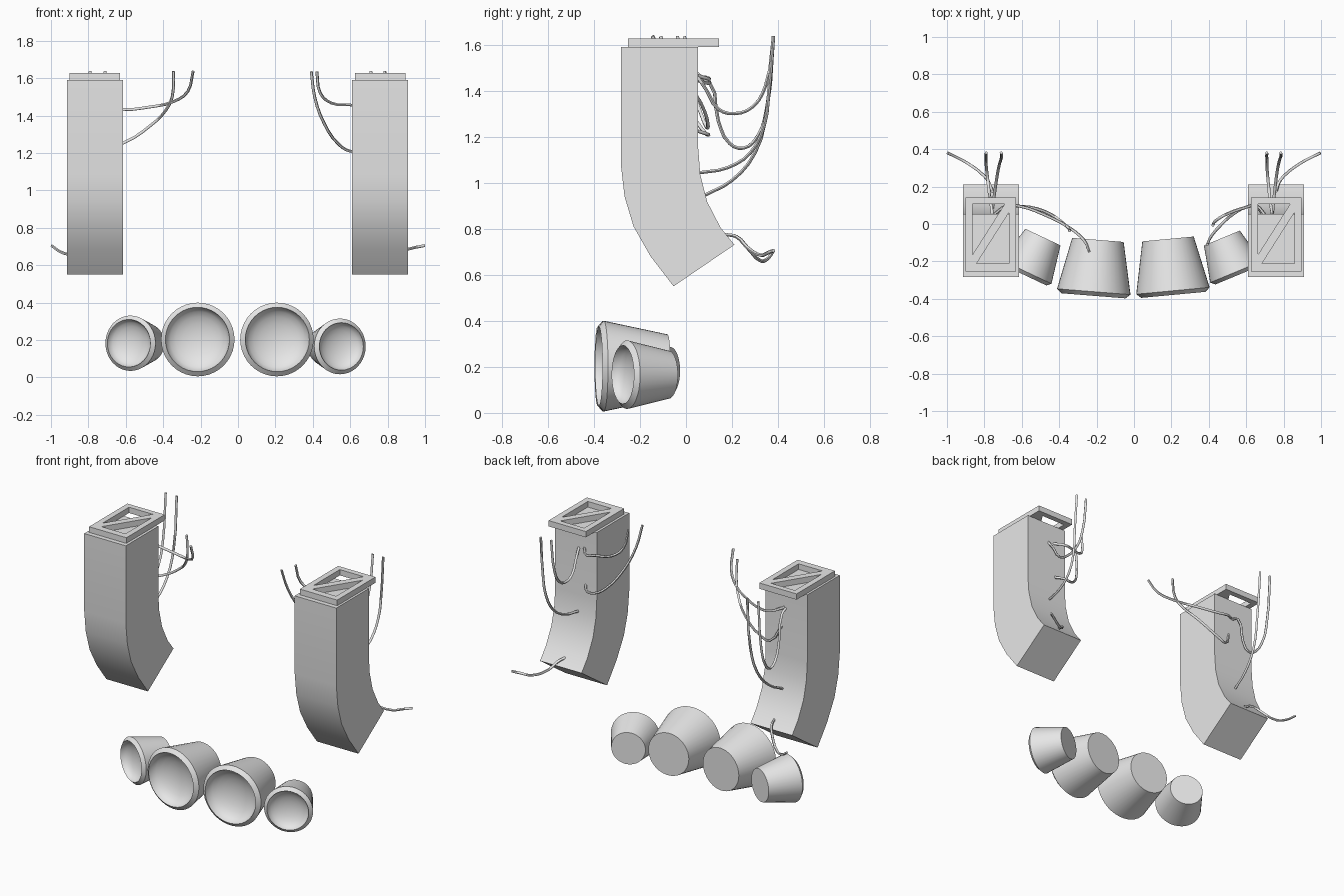
import bpy, bmesh, math
from mathutils import Vector, Matrix

if "Cube" in bpy.data.objects:
    bpy.data.objects.remove(bpy.data.objects["Cube"])

grey = bpy.data.materials.new("light_grey")
grey.diffuse_color = (0.8, 0.8, 0.8, 1)
grey.use_nodes = True
grey.node_tree.nodes["Principled BSDF"].inputs["Base Color"].default_value = grey.diffuse_color


def finish(ob, smooth=30):
    ob.data.materials.clear()
    ob.data.materials.append(grey)
    bpy.ops.object.select_all(action='DESELECT')
    ob.select_set(True)
    bpy.context.view_layer.objects.active = ob
    if ob.type == 'CURVE':
        bpy.ops.object.convert(target='MESH')
        ob = bpy.context.view_layer.objects.active
    bpy.ops.object.shade_smooth_by_angle(angle=math.radians(smooth))


def add(name, data):
    ob = bpy.data.objects.new(name, data)
    bpy.context.collection.objects.link(ob)
    return ob


def from_bmesh(name, bm):
    bmesh.ops.recalc_face_normals(bm, faces=bm.faces)
    me = bpy.data.meshes.new(name)
    bm.to_mesh(me)
    bm.free()
    return add(name, me)


# Curved hanging columns: a side profile extruded across x
FRONT = [(-0.283, 1.59), (-0.283, 1.08), (-0.267, 0.94), (-0.228, 0.81),
         (-0.154, 0.68), (-0.054, 0.55)]
BACK = [(0.053, 1.59), (0.053, 1.15), (0.062, 1.035), (0.092, 0.917),
        (0.15, 0.805), (0.21, 0.73)]


def column(name, x0, x1):
    bm = bmesh.new()
    rows = [[bm.verts.new((x, y, z)) for x, (y, z) in
             ((x0, f), (x1, f), (x1, b), (x0, b))] for f, b in zip(FRONT, BACK)]
    for a, b in zip(rows, rows[1:]):
        for i in range(4):
            j = (i + 1) % 4
            bm.faces.new((a[i], a[j], b[j], b[i]))
    bm.faces.new(rows[0])
    bm.faces.new(rows[-1])
    finish(from_bmesh(name, bm))


# Flat rigging frame with a diagonal brace: outline with two triangular holes
def frame(name, cx):
    cu = bpy.data.curves.new(name, 'CURVE')
    cu.dimensions = '2D'
    cu.fill_mode = 'BOTH'
    cu.extrude = 0.019
    for pts in ([(-.135, -.253), (.135, -.253), (.135, .143), (-.135, .143)],
                [(-.098, .107), (.075, .107), (-.098, -.165)],
                [(-.075, -.21), (.098, -.21), (.098, .062)]):
        sp = cu.splines.new('POLY')
        sp.points.add(len(pts) - 1)
        for p, (x, y) in zip(sp.points, pts):
            p.co = (x, y, 0, 1)
        sp.use_cyclic_u = True
    ob = add(name, cu)
    ob.location = (cx, 0, 1.608)
    finish(ob)


# Loose cables
def cable(name, pts):
    cu = bpy.data.curves.new(name, 'CURVE')
    cu.dimensions = '3D'
    cu.bevel_depth = 0.008
    cu.bevel_resolution = 1
    cu.resolution_u = 3
    cu.use_fill_caps = True
    sp = cu.splines.new('BEZIER')
    sp.bezier_points.add(len(pts) - 1)
    for p, co in zip(sp.bezier_points, pts):
        p.co = co
        p.handle_left_type = p.handle_right_type = 'AUTO'
    finish(add(name, cu), 60)


# Back cables: (y, z) path, with x sliding from start to tip
def back_cable(name, x0, x1, path):
    n = len(path) - 1
    cable(name, [(x0 + (x1 - x0) * min(1, 1.4 * i / n), y, z)
                 for i, (y, z) in enumerate(path)])


# Dished, tapered drums: revolved about the line from back to front centre
def drum(name, back, front, z, r_back, r_front, r_dish, lip):
    b, f = Vector((*back, z)), Vector((*front, z))
    d = f - b
    length = d.length
    prof = [(r_back, 0), (r_front, length), (r_dish, length + lip)]
    prof += [(r_dish * math.cos(t), length + lip - r_dish * 0.5 * math.sin(t))
             for t in (math.pi / 2 * k / 6 for k in range(1, 6))]
    rot = d.to_track_quat('Z', 'Y').to_matrix().to_4x4()
    mat = Matrix.Translation(b) @ rot
    n = 40
    bm = bmesh.new()
    rings = [[bm.verts.new(mat @ Vector((r * math.cos(2 * math.pi * i / n),
                                         r * math.sin(2 * math.pi * i / n), h)))
              for i in range(n)] for r, h in prof]
    for a, c in zip(rings, rings[1:]):
        for i in range(n):
            j = (i + 1) % n
            bm.faces.new((a[i], a[j], c[j], c[i]))
    bm.faces.new(rings[0])
    tip = bm.verts.new(mat @ Vector((0, 0, length + lip - r_dish * 0.5)))
    for i in range(n):
        bm.faces.new((rings[-1][i], rings[-1][(i + 1) % n], tip))
    finish(from_bmesh(name, bm))


column("left_column", -0.915, -0.614)
column("right_column", 0.609, 0.91)
frame("left_top_frame", -0.766)
frame("right_top_frame", 0.76)

drum("left_large_drum", (-.193, -.085), (-.215, -.362), .203, .138, .197, .172, .022)
drum("right_large_drum", (.182, -.08), (.208, -.357), .203, .138, .197, .172, .022)
drum("left_small_drum", (-.487, -.07), (-.575, -.256), .183, .104, .148, .127, .02)
drum("right_small_drum", (.47, -.075), (.545, -.256), .166, .104, .149, .127, .02)

# Cables wrapping round the inner sides
cable("left_upper_side_cable", [
    (-.75, .05, 1.465), (-.68, .098, 1.44), (-.61, .095, 1.432), (-.48, .05, 1.445),
    (-.345, -.02, 1.475), (-.268, -.085, 1.53), (-.24, -.146, 1.637)])
cable("left_lower_side_cable", [
    (-.73, .05, 1.34), (-.67, .09, 1.24), (-.61, .095, 1.255), (-.47, .065, 1.345),
    (-.385, .01, 1.43), (-.352, -.02, 1.5), (-.345, -.037, 1.637)])
cable("right_upper_side_cable", [
    (.7, .05, 1.465), (.65, .1, 1.45), (.6, .09, 1.457), (.5, .055, 1.467),
    (.44, .02, 1.52), (.422, -.007, 1.635)])
cable("right_lower_side_cable", [
    (.69, .05, 1.225), (.65, .095, 1.21), (.6, .09, 1.21), (.54, .06, 1.245),
    (.46, -.01, 1.36), (.41, -.07, 1.5), (.392, -.11, 1.635)])

# Cables hanging behind
back_cable("left_looped_cable", -.757, -.79, [
    (.05, 1.46), (.1, 1.44), (.14, 1.27), (.19, 1.17), (.25, 1.15), (.31, 1.2),
    (.35, 1.32), (.38, 1.637)])
back_cable("right_looped_cable", .74, .71, [
    (.05, 1.46), (.09, 1.4), (.14, 1.32), (.21, 1.3), (.29, 1.33), (.345, 1.42),
    (.38, 1.637)])
back_cable("left_long_cable", -.757, -.71, [
    (.08, .945), (.2, 1.01), (.3, 1.13), (.35, 1.31), (.38, 1.637)])
back_cable("right_long_cable", .74, .785, [
    (.055, 1.043), (.18, 1.065), (.28, 1.13), (.34, 1.25), (.36, 1.4), (.38, 1.637)])

# Short tails at the bottom, swinging outward
for side, s, dip in (("left", -1, .66), ("right", 1, .685)):
    cable(side + "_tail_cable", [
        (s * .757, .165, .775), (s * .775, .22, .765), (s * .81, .265, .72),
        (s * .89, .325, dip), (s * .945, .355, dip + .01), (s * .997, .38, .705)])
